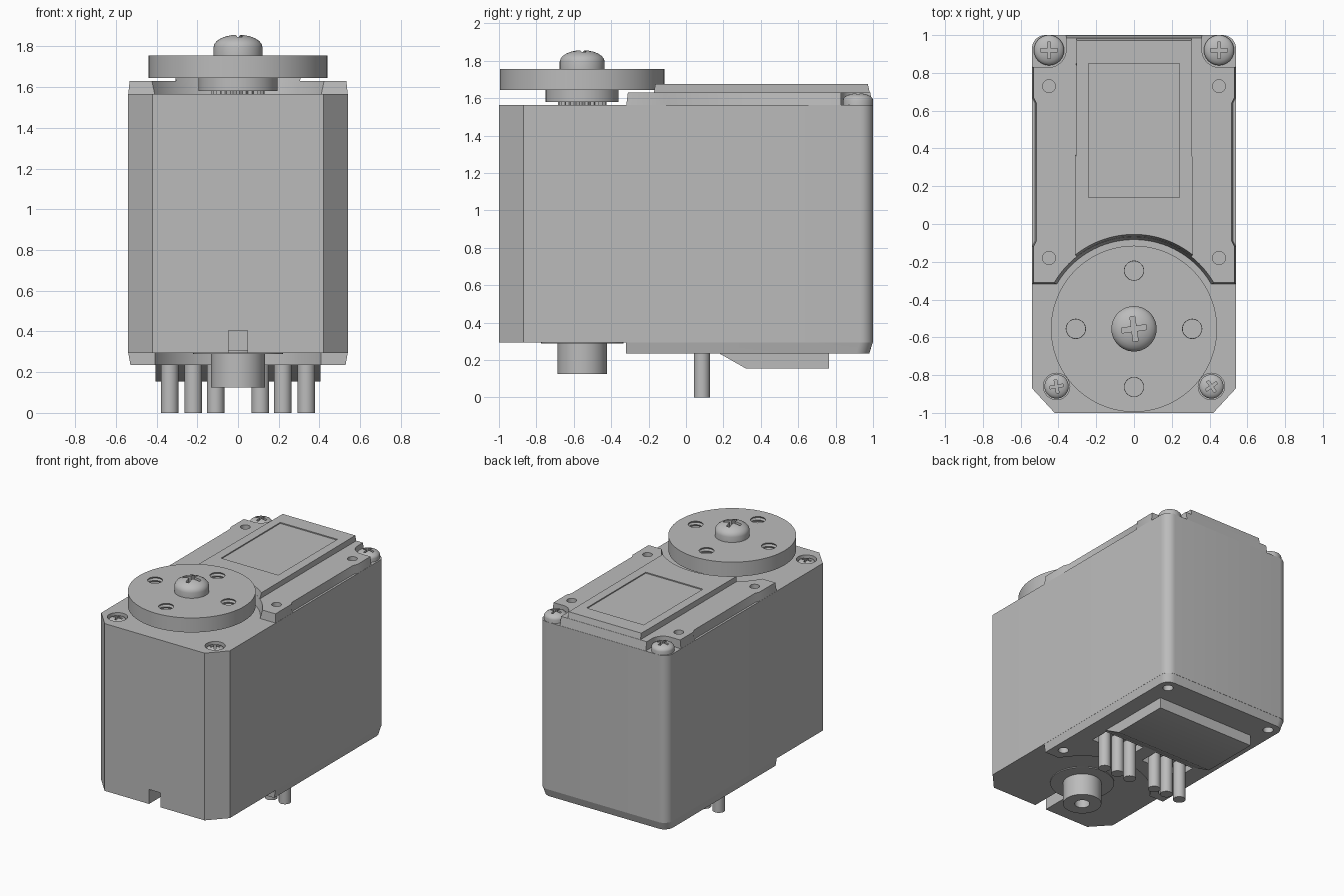
import bpy, bmesh
from math import sin, cos, pi, radians

cube = bpy.data.objects.get("Cube")
if cube:
    bpy.data.objects.remove(cube, do_unlink=True)

grey = bpy.data.materials.new("plain_grey")
grey.use_nodes = True
COLOUR = (0.5, 0.5, 0.5, 1)
grey.diffuse_color = COLOUR
grey.node_tree.nodes["Principled BSDF"].inputs["Base Color"].default_value = COLOUR

AXIS_Y = -0.555          # output shaft position
TOP, BOTTOM = 1.565, 0.295   # main case heights


def loft(name, rings):
    """Closed solid through a list of equally sized rings of points."""
    bm = bmesh.new()
    loops = [[bm.verts.new(p) for p in ring] for ring in rings]
    n = len(loops[0])
    for a, b in zip(loops, loops[1:]):
        for i in range(n):
            j = (i + 1) % n
            bm.faces.new((a[i], a[j], b[j], b[i]))
    bm.faces.new(loops[0][::-1])
    bm.faces.new(loops[-1])
    bmesh.ops.recalc_face_normals(bm, faces=bm.faces)
    mesh = bpy.data.meshes.new(name)
    bm.to_mesh(mesh)
    bm.free()
    mesh.materials.append(grey)
    obj = bpy.data.objects.new(name, mesh)
    bpy.context.collection.objects.link(obj)
    return obj


def prism(name, *levels):
    """Loft of (outline, height) pairs."""
    return loft(name, [[(x, y, z) for x, y in pts] for pts, z in levels])


def circle(x, y, r, n=48):
    return [(x + r * cos(2 * pi * i / n), y + r * sin(2 * pi * i / n)) for i in range(n)]


def lathe(name, x, y, profile, n=48):
    return prism(name, *[(circle(x, y, r, n), z) for r, z in profile])


def rect(x0, x1, y0, y1):
    return [(x0, y0), (x1, y0), (x1, y1), (x0, y1)]


def mirrored(half):
    """Complete a right-hand outline running from front to back."""
    return half + [(-x, y) for x, y in reversed(half) if abs(x) > 1e-6]


def arc(cx, cy, r, a0, a1, n):
    angles = [radians(a0 + (a1 - a0) * i / n) for i in range(n + 1)]
    return [(cx + r * cos(a), cy + r * sin(a)) for a in angles]


def cut(obj, cutter):
    mod = obj.modifiers.new("cut", "BOOLEAN")
    mod.operation, mod.solver, mod.object = "DIFFERENCE", "EXACT", cutter
    bpy.context.view_layer.objects.active = obj
    bpy.ops.object.modifier_apply(modifier=mod.name)
    bpy.data.objects.remove(cutter, do_unlink=True)


def drill(obj, x, y, r, z0, z1):
    cut(obj, lathe("drill", x, y, [(r, z0), (r, z1)], 32))


def screw(name, x, y, r, z0, z_edge, z_top, turn=0):
    """Domed head with a cross recess."""
    dome = [(r * cos(a), z_edge + (z_top - z_edge) * sin(a))
            for a in [radians(15 * i) for i in range(6)]]
    head = lathe(name, x, y, [(r, z0)] + dome + [(r * 0.02, z_top)])
    depth = z_top - 0.04
    for quarter in (0, 90):
        a = radians(turn + quarter)
        bar = [(x + u * cos(a) - v * sin(a), y + u * sin(a) + v * cos(a))
               for u, v in rect(-r * 0.55, r * 0.55, -r * 0.11, r * 0.11)]
        cut(head, prism("slot", (bar, depth), (bar, z_top + 0.02)))
    return head


# Main case: chamfered front corners, rounded back corners
case_outline = mirrored([(0.42, -1), (0.54, -0.87)] + arc(0.47, 0.93, 0.07, 0, 90, 8))
case = prism("main_case", (case_outline, BOTTOM), (case_outline, TOP))
notch = rect(-0.047, 0.047, -1.1, -0.65)
cut(case, prism("notch", (notch, 0.2), (notch, 0.405)))


def cover_outline(r, edge, back, pocket):
    """Cover edge with a round cut-away around the output shaft."""
    half = arc(0, AXIS_Y, r, 90, 30, 16)
    front = half[-1][1]
    half += [(edge, front)]
    if pocket:
        half += [(edge, -0.12), (edge - 0.015, -0.09), (edge - 0.015, 0.64),
                 (edge, 0.67), (edge, 0.83)]
        half += arc(0.45, 0.92, 0.09, 270, 180, 8) + [(0.36, back)]
    else:
        half += arc(edge - 0.07, back - 0.07, 0.07, 0, 90, 8)
    return mirrored(half)


# Top cover with corner pockets and small rivet holes
top_cover = prism("top_cover", (cover_outline(0.47, 0.54, 1, True), TOP - 0.01),
                  (cover_outline(0.488, 0.532, 0.985, True), 1.63))
for side in (-1, 1):
    for y in (-0.18, 0.73):
        drill(top_cover, side * 0.45, y, 0.034, 1.58, 1.7)


# Raised centre ridge with a shallow label recess
def ridge_outline(r, back):
    return mirrored(arc(0, AXIS_Y, r, 90, 51.5, 12) + [(0.305, back)])


ridge = prism("top_ridge", (ridge_outline(0.487, 0.985), 1.62),
              (ridge_outline(0.5, 0.972), 1.675))
label = rect(-0.24, 0.24, 0.14, 0.85)
cut(ridge, prism("label_recess", (label, 1.667), (label, 1.72)))

# Bottom cover with screw holes and wire openings
bottom_cover = prism("bottom_cover", (cover_outline(0.47, 0.528, 0.98, False), 0.235),
                     (cover_outline(0.47, 0.54, 1, False), BOTTOM + 0.005))
for side in (-1, 1):
    for y in (-0.22, 0.9):
        drill(bottom_cover, side * 0.45, y, 0.036, 0.2, 0.28)
    xs = sorted((side * 0.055, side * 0.39))
    opening = rect(*xs, 0.02, 0.165)
    cut(bottom_cover, prism("opening", (opening, 0.2), (opening, 0.285)))

# Wedge-fronted pad under the case
pad_side = [(0.17, 0.24), (0.32, 0.155), (0.765, 0.155), (0.765, 0.24)]
loft("bottom_pad", [[(x, y, z) for y, z in pad_side] for x in (-0.405, 0.405)])

# Wires
for side, word in ((-1, "right"), (1, "left")):
    for i, x in enumerate((0.11, 0.22, 0.335)):
        lathe(f"{word}_wire_{i + 1}", side * x, 0.085, [(0.043, 0), (0.043, 0.29)], 24)

# Lower pivot boss
lathe("boss_washer", 0, AXIS_Y, [(0.22, 0.288), (0.22, 0.3)])
boss = lathe("pivot_boss", 0, AXIS_Y, [(0.132, 0.125), (0.132, 0.31)])
drill(boss, 0, AXIS_Y, 0.052, 0.1, 0.27)

# Case screws: sunk at the front, proud at the back
for side, word, turn in ((-1, "right", 10), (1, "left", 35)):
    drill(case, side * 0.41, -0.86, 0.07, 1.5, 1.6)
    screw(f"front_{word}_screw", side * 0.41, -0.86, 0.064, 1.49, 1.535, 1.563, turn)
    screw(f"back_{word}_screw", side * 0.45, 0.92, 0.08, 1.55, 1.59, 1.627)

# Toothed output shaft
teeth = 25
spline = [(r * cos(pi * i / teeth), AXIS_Y + r * sin(pi * i / teeth))
          for i in range(2 * teeth) for r in [0.13 - 0.012 * (i % 2)]]
prism("output_spline", (spline, 1.55), (spline, 1.59))

# Round horn with four threaded holes
horn = lathe("round_horn", 0, AXIS_Y, [(0.195, 1.58), (0.195, 1.645), (0.44, 1.645),
                                       (0.44, 1.755)], 96)
for k in range(4):
    x, y = 0.308 * cos(k * pi / 2), AXIS_Y + 0.308 * sin(k * pi / 2)
    thread = [(0.058 - 0.008 * (i % 2), 1.631 + 0.014 * i) for i in range(11)]
    cut(horn, lathe("thread", x, y, thread, 32))

# Central horn screw
screw("horn_screw", 0, AXIS_Y, 0.12, 1.75, 1.795, 1.857, 8)

# Smooth the round surfaces, keep the edges sharp
for obj in bpy.context.collection.objects:
    if obj.type == "MESH" and grey.name in obj.data.materials:
        obj.select_set(True)
        bpy.context.view_layer.objects.active = obj
bpy.ops.object.shade_smooth_by_angle(angle=radians(30))
